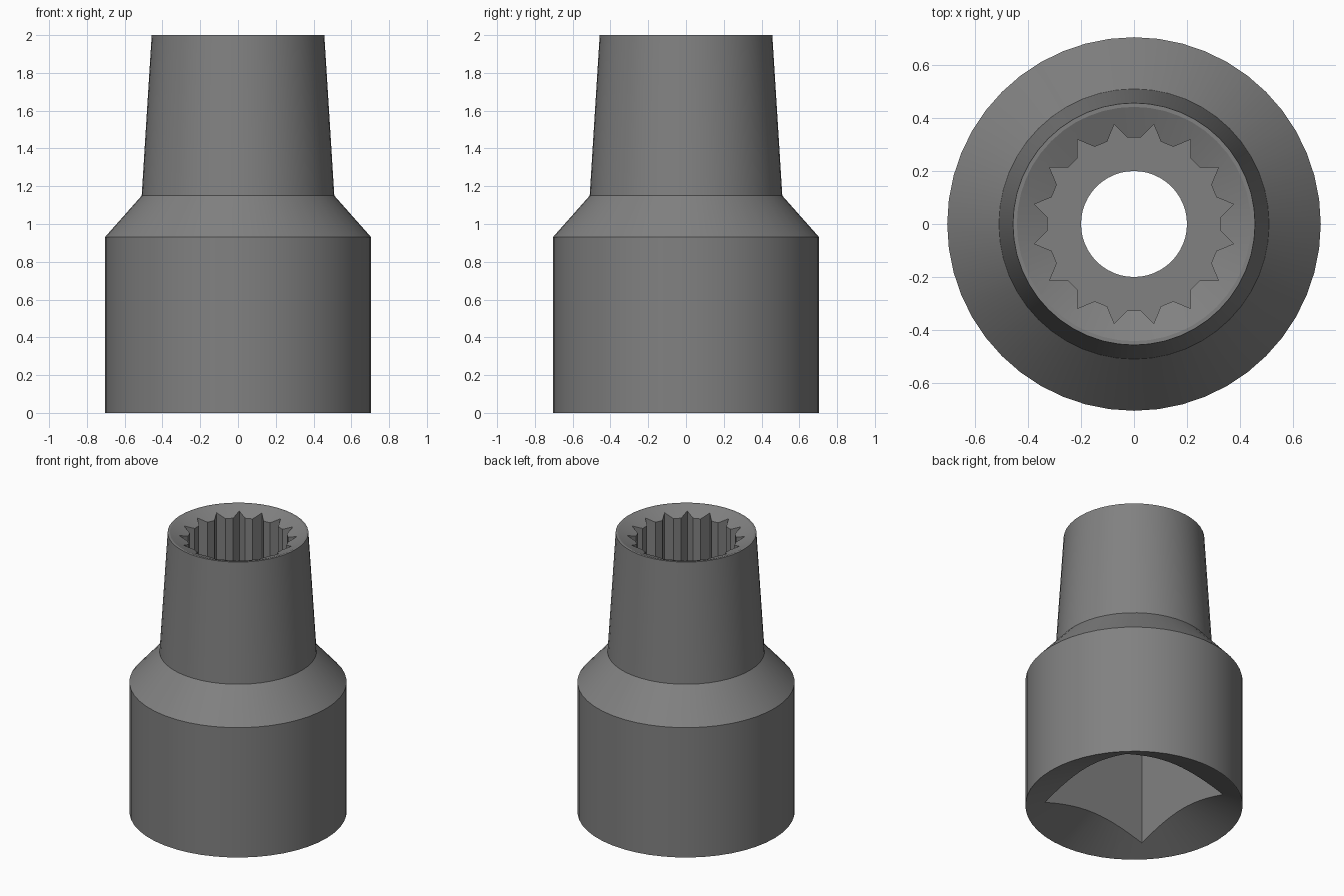
import bpy, bmesh
from math import sin, cos, pi, radians

if "Cube" in bpy.data.objects:
    bpy.data.objects.remove(bpy.data.objects["Cube"])

SEG = 48
steel = bpy.data.materials.new("dark steel grey")
steel.diffuse_color = (0.22, 0.22, 0.22, 1)
steel.use_nodes = True
steel.node_tree.nodes["Principled BSDF"].inputs["Base Color"].default_value = steel.diffuse_color


def ring(r, n=SEG, turn=0.0):
    return [(r * cos(turn + 2 * pi * i / n), r * sin(turn + 2 * pi * i / n)) for i in range(n)]


def loft(name, sections):
    """Closed solid through stacked (outline, z) sections with equal point counts."""
    bm = bmesh.new()
    rows = [[bm.verts.new((x, y, z)) for x, y in pts] for pts, z in sections]
    n = len(rows[0])
    for a, b in zip(rows, rows[1:]):
        for i in range(n):
            j = (i + 1) % n
            bm.faces.new((a[i], a[j], b[j], b[i]))
    bm.faces.new(rows[0][::-1])
    bm.faces.new(rows[-1])
    bmesh.ops.recalc_face_normals(bm, faces=bm.faces)
    me = bpy.data.meshes.new(name)
    bm.to_mesh(me)
    bm.free()
    me.materials.append(steel)
    ob = bpy.data.objects.new(name, me)
    bpy.context.collection.objects.link(ob)
    return ob


# Outer shell: wide drive end, sloped shoulder, tapered nose
socket = loft("socket_body", [(ring(0.705), 0), (ring(0.705), 0.93),
                              (ring(0.51), 1.15), (ring(0.457), 2.0)])

# Sixteen-point spline outline: pointed grooves between short flats
spline = []
for i in range(16):
    for r, deg in ((0.327, -4.5), (0.327, 4.5), (0.383, 11.25)):
        a = radians(22.5 * i + deg)
        spline.append((r * cos(a), r * sin(a)))

# Cutters: countersinks at both ends, square drive, spline recess, through bore
lower, upper = 0.44, 0.43   # countersink slopes
cutters = [
    loft("square_drive_cutter", [(ring(0.58, 4, pi / 4), -0.1), (ring(0.58, 4, pi / 4), 0.82)]),
    loft("bottom_countersink_cutter", [(ring(0.70 + 0.05 / lower), -0.05),
                                       (ring(0.30), (0.70 - 0.30) * lower)]),
    loft("spline_cutter", [(spline, 1.22), (spline, 2.1)]),
    loft("top_countersink_cutter", [(ring(0.442 + 0.05 / upper), 2.05),
                                    (ring(0.25), 2 - (0.442 - 0.25) * upper)]),
    loft("bore_cutter", [(ring(0.20), 0.6), (ring(0.20), 1.5)]),
]

bpy.context.view_layer.objects.active = socket
socket.select_set(True)
for c in cutters:
    c.hide_render = True
    m = socket.modifiers.new(c.name, 'BOOLEAN')
    m.operation, m.solver, m.object = 'DIFFERENCE', 'EXACT', c
    bpy.ops.object.modifier_apply(modifier=m.name)
    bpy.data.objects.remove(c)

bpy.ops.object.shade_smooth_by_angle(angle=radians(20))
